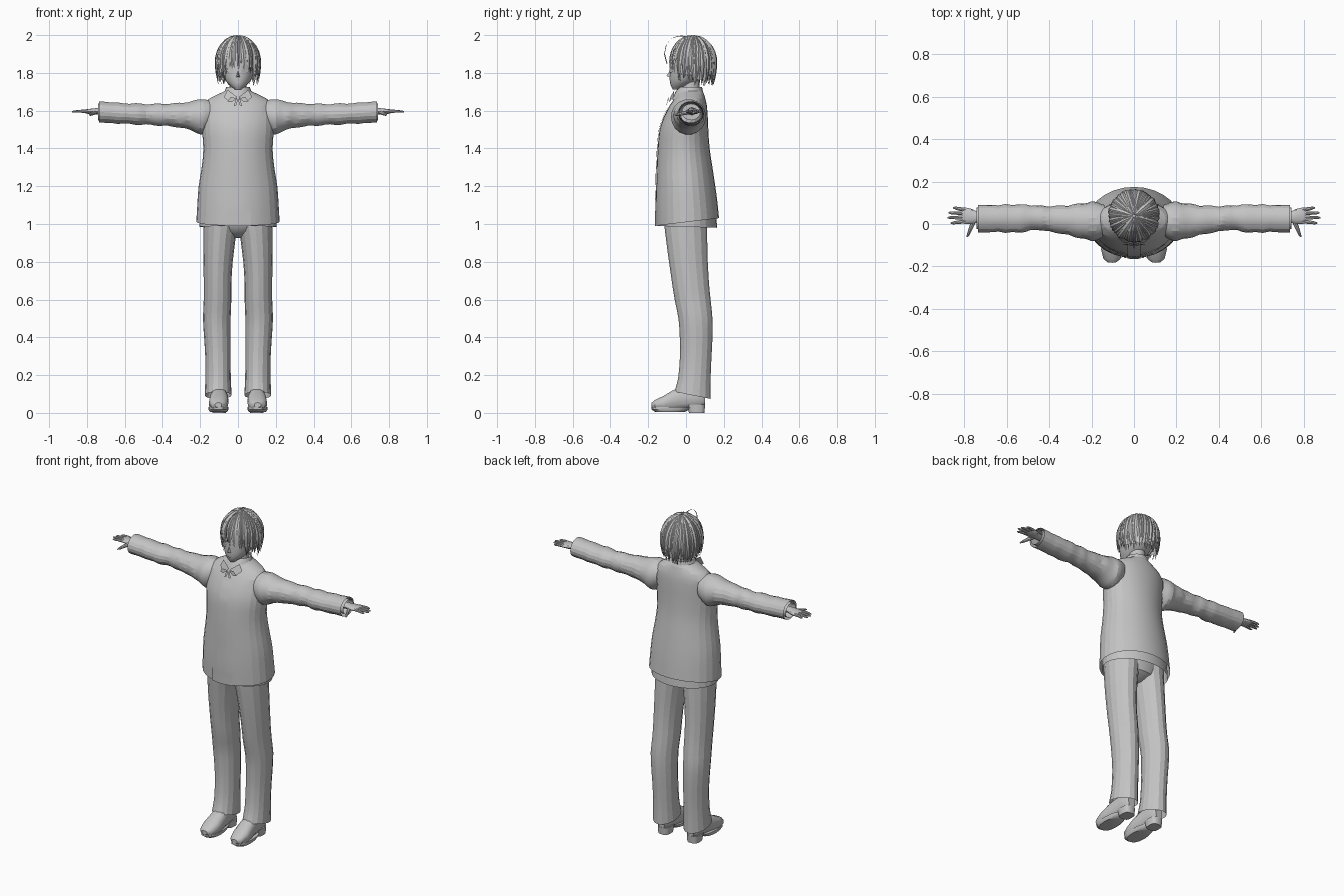
import bpy, bmesh, math, random
from mathutils import Vector

if "Cube" in bpy.data.objects:
    bpy.data.objects.remove(bpy.data.objects["Cube"])

random.seed(4)
GREY = bpy.data.materials.new("plain_grey")
GREY.diffuse_color = (0.55, 0.55, 0.55, 1)
GREY.use_nodes = True
GREY.node_tree.nodes["Principled BSDF"].inputs["Base Color"].default_value = GREY.diffuse_color


def finish(name, bm, mirror=False, smooth=35):
    bmesh.ops.recalc_face_normals(bm, faces=bm.faces)
    me = bpy.data.meshes.new(name)
    bm.to_mesh(me)
    bm.free()
    ob = bpy.data.objects.new(name, me)
    bpy.context.collection.objects.link(ob)
    me.materials.append(GREY)
    if mirror:
        ob.modifiers.new("mirror", "MIRROR")
    if smooth:
        bpy.ops.object.select_all(action='DESELECT')
        ob.select_set(True)
        bpy.context.view_layer.objects.active = ob
        bpy.ops.object.shade_smooth_by_angle(angle=math.radians(smooth))
    return ob


def dense(rows, k):
    """Catmull-Rom refinement of section rows."""
    out = []
    for i in range(len(rows) - 1):
        p = [rows[max(0, min(len(rows) - 1, i + d))] for d in (-1, 0, 1, 2)]
        for s in range(k):
            t = s / k
            row = [b + .5 * t * (c - a + t * (2 * a - 5 * b + 4 * c - d + t * (3 * (b - c) + d - a)))
                   for a, b, c, d in zip(*p)]
            row[0] = p[1][0] + (p[2][0] - p[1][0]) * t
            out.append(row)
    return out + [list(rows[-1])]


def add_rings(bm, rings, caps=(True, True)):
    vs = [[bm.verts.new(p) for p in r] for r in rings]
    n = len(vs[0])
    for a, b in zip(vs, vs[1:]):
        for i in range(n):
            bm.faces.new((a[i], a[(i + 1) % n], b[(i + 1) % n], b[i]))
    if caps[0]:
        bm.faces.new(vs[0])
    if caps[1]:
        bm.faces.new(vs[-1])


def sections(rows, axis, n, power=2.0):
    """Each row is (position, centre a, radius a, centre b, radius b)."""
    rings = []
    for t, ca, ra, cb, rb in rows:
        ring = []
        for i in range(n):
            w = 2 * math.pi * i / n
            c, s = math.cos(w), math.sin(w)
            a = ca + ra * math.copysign(abs(c) ** (2 / power), c)
            b = cb + rb * math.copysign(abs(s) ** (2 / power), s)
            ring.append({'z': (a, b, t), 'x': (t, a, b), 'y': (a, t, b)}[axis])
        rings.append(ring)
    return rings


def loft(name, rows, axis='z', n=20, caps=(True, True), mirror=False, power=2.0, smooth=35):
    bm = bmesh.new()
    add_rings(bm, sections(rows, axis, n, power), caps)
    return finish(name, bm, mirror, smooth)


def span(z, xc, rx, y0, y1):
    return (z, xc, rx, (y0 + y1) / 2, (y1 - y0) / 2)


# Jacket: open at the hem, which rises towards the back
body = [span(1.01, 0, .22, -.16, .175), span(1.1, 0, .215, -.161, .168), span(1.2, 0, .208, -.158, .155),
        span(1.3, 0, .192, -.155, .14), span(1.4, 0, .183, -.15, .125), span(1.5, 0, .19, -.14, .118),
        span(1.57, 0, .19, -.116, .115), span(1.63, 0, .183, -.085, .11), span(1.665, 0, .15, -.062, .102),
        span(1.69, 0, .10, -.052, .095), span(1.705, 0, .07, -.045, .088)]
jacket = loft("jacket", dense(body, 2), n=28, caps=(False, True), smooth=12)
for v in jacket.data.vertices:
    if v.co.z < 1.03:
        v.co.z += .12 * v.co.y

# Shirt tail showing under the jacket
tail = loft("shirt_tail", [span(.985, 0, .205, -.15, .165), span(1.1, 0, .2, -.15, .155)], n=28,
            caps=(False, False), smooth=12)
for v in tail.data.vertices:
    v.co.z -= .03 * v.co.y

# Placket strips that follow the jacket front
bm = bmesh.new()
for half, low, high in ((.03, 1.0, 1.62), (.07, 1.0, 1.08)):
    rows = []
    for z, _, rx, cy, ry in dense(body, 6):
        if low <= z <= high:
            rows.append([bm.verts.new((x, cy - ry * math.sqrt(1 - (x / rx) ** 2) - .004,
                                       z - (.02 if z < 1.02 else 0)))
                         for x in (-half, 0, half)])
    for a, b in zip(rows, rows[1:]):
        for i in (0, 1):
            bm.faces.new((a[i], a[i + 1], b[i + 1], b[i]))
finish("front_placket", bm)

# Sleeves with soft folds
arm = [(.14, .015, .075, 1.58, .075), (.185, .013, .092, 1.567, .094), (.24, .014, .084, 1.572, .08),
       (.31, .018, .07, 1.576, .065), (.40, .024, .06, 1.578, .059), (.46, .03, .057, 1.58, .056),
       (.54, .026, .066, 1.582, .056), (.64, .026, .064, 1.587, .055), (.735, .025, .065, 1.593, .057)]
arm = dense(arm, 3)
for r in arm[4:-2]:
    r[2] += .003 * math.sin(r[0] * 75)
    r[4] += .003 * math.sin(r[0] * 60 + 1)
loft("sleeve", arm, 'x', 18, (False, False), True, smooth=20)
loft("shirt_cuff", [(.68, .027, .05, 1.593, .044), (.742, .027, .05, 1.593, .044)], 'x', 16,
     (True, False), True)

# Hands: palm, four fingers and a thumb
loft("palm", [(.68, .03, .024, 1.597, .02), (.74, .032, .026, 1.597, .017), (.765, .035, .036, 1.596, .016),
              (.80, .04, .039, 1.596, .012), (.812, .04, .034, 1.596, .008)], 'x', 12, mirror=True)
bm = bmesh.new()
for y, tip, yt in ((.012, .865, .005), (.031, .88, .03), (.05, .875, .053), (.068, .855, .076)):
    rows = [(.795, y, .009, 1.597, .009), (.83, y * .5 + yt * .5, .0085, 1.597, .008),
            (tip - .012, yt, .007, 1.595, .006), (tip, yt, .003, 1.594, .003)]
    add_rings(bm, sections(rows, 'x', 8))
rows = [(-.062, .787, .003, 1.577, .003), (-.05, .782, .007, 1.579, .007),
        (-.02, .77, .010, 1.585, .010), (.015, .755, .013, 1.592, .012)]
add_rings(bm, sections(rows, 'y', 8))
finish("fingers", bm, True)

# Trousers
leg = [span(1.1, .09, .09, -.12, .115), span(1.0, .091, .09, -.115, .11), span(.93, .097, .085, -.107, .112),
       span(.8, .105, .077, -.09, .115), span(.68, .108, .073, -.073, .122), span(.6, .108, .073, -.06, .13),
       span(.5, .112, .073, -.04, .14), span(.4, .109, .07, -.033, .14), span(.3, .106, .067, -.032, .135),
       span(.18, .105, .067, -.042, .13), span(.1, .105, .071, -.062, .13)]
leg = dense(leg, 2)
trousers = loft("trouser_leg", leg, n=16, caps=(True, False), mirror=True, smooth=12)
for v in trousers.data.vertices:
    if v.co.z < .12:
        v.co.z -= .2 * v.co.y
loft("trouser_seat", [span(.925, 0, .03, -.03, .05), span(.96, 0, .12, -.09, .10), span(1.0, 0, .17, -.11, .11),
                      span(1.1, 0, .18, -.12, .12)], n=20)

# Shoes with sole and heel
loft("shoe", [(-.182, .104, .018, .042, .012), (-.165, .104, .04, .043, .026), (-.12, .103, .052, .05, .04),
              (-.07, .1, .05, .065, .055), (-.02, .1, .043, .078, .06), (.04, .1, .039, .082, .056),
              (.08, .1, .036, .08, .05), (.10, .1, .024, .08, .04)], 'y', 14, mirror=True, power=2.5)
loft("sole", [span(.006, .103, .046, -.165, -.005), span(.018, .103, .053, -.182, .02),
              span(.03, .103, .053, -.183, .03)], n=16, mirror=True, power=2.4)
loft("heel", [span(0, .1, .036, .015, .098), span(.045, .1, .039, .0, .102)], n=14, mirror=True, power=3)

# Neck, collar and small bow
loft("neck", [span(1.64, 0, .055, -.04, .08), span(1.70, 0, .046, -.028, .07), span(1.79, 0, .046, -.02, .075)], n=16)
loft("collar", [span(1.66, 0, .088, -.074, .096), span(1.70, 0, .072, -.056, .09), span(1.725, 0, .062, -.035, .085)],
     n=20, caps=(False, False))
bm = bmesh.new()
for pts in (((.004, -.082, 1.672), (.055, -.062, 1.71), (.075, -.066, 1.672), (.045, -.09, 1.645)),
            ((.003, -.092, 1.665), (.038, -.096, 1.672), (.055, -.095, 1.65), (.035, -.099, 1.645)),
            ((.0, -.094, 1.66), (.012, -.097, 1.66), (.022, -.103, 1.625), (.008, -.105, 1.63))):
    bm.faces.new([bm.verts.new(p) for p in pts])
finish("collar_flap_and_bow", bm, True, 0)

# Head, nose and ears
loft("head", dense([span(1.712, 0, .016, -.07, -.03), span(1.73, 0, .04, -.08, .01), span(1.76, 0, .068, -.086, .07),
                    span(1.80, 0, .086, -.086, .12), span(1.86, 0, .1, -.082, .14), span(1.92, 0, .095, -.07, .135),
                    span(1.965, 0, .06, -.03, .1), span(1.98, 0, .02, .01, .05)], 2), n=20)
bm = bmesh.new()
nose = [bm.verts.new(p) for p in ((0, -.084, 1.815), (-.011, -.083, 1.777), (.011, -.083, 1.777), (0, -.104, 1.783))]
for f in ((0, 1, 3), (0, 3, 2), (1, 2, 3)):
    bm.faces.new([nose[i] for i in f])
finish("nose", bm, smooth=0)
loft("ear", [span(1.785, .088, .006, .01, .03), span(1.81, .095, .012, .005, .045),
             span(1.835, .095, .01, .01, .045)], n=8, mirror=True)

# Eye, brow and mouth plates
bm = bmesh.new()
for cx, cz, w, h in ((.04, 1.812, .02, .011), (.042, 1.832, .024, .003), (.0, 1.752, .014, .002)):
    vs = []
    for i in range(10):
        a = 2 * math.pi * i / 10
        x, z = cx + w * math.cos(a), cz + h * math.sin(a)
        vs.append(bm.verts.new((x, -.091 + 6.5 * x * x, z)))
    bm.faces.new(vs)
finish("face_plates", bm, True, 0)

# Hair: cap over the skull plus tapered locks flowing from the crown
HC, RX, RY, RZ = Vector((0, .038, 1.852)), .114, .118, .138


def hair_point(az, s, end, scale):
    """s=0 is the crown and s=1 the tip; below the equator locks hang down."""
    s *= 1.57 + (HC.z - end) / .13
    if s < 1.57:
        r, z = math.sin(s), HC.z + RZ * scale * math.cos(s)
    else:
        d = (s - 1.57) * .13
        r, z = 1 - 9 * d * d, HC.z - d
    return Vector((RX * scale * r * math.sin(az), HC.y - RY * scale * r * math.cos(az), z))


bm = bmesh.new()
locks = 46
for layer, scale in enumerate((.97, 1.03)):
    for k in range(locks):
        az = 2 * math.pi * (k + .5 * layer + random.uniform(-.25, .25)) / locks
        front = abs((az + math.pi) % (2 * math.pi) - math.pi)
        end = 1.805 if front < .75 else 1.765 if front < 1.6 else 1.742
        end += random.uniform(-.014, .018)
        sc = scale + random.uniform(-.015, .025)
        sway = random.uniform(-.12, .12)
        rings = []
        for j in range(10):
            s = .03 + .97 * j / 9
            a = az + sway * s * s
            p = hair_point(a, s, end, sc)
            out = (p - HC).normalized()
            side = Vector((math.cos(a), math.sin(a), 0))
            w = .0015 + .0125 * math.sin(math.pi * min(1, s * 1.05) ** .8) ** .7 if j < 9 else .0008
            rings.append([p + side * w, p + out * w * .45, p - side * w, p - out * w * .45])
        add_rings(bm, rings)
finish("hair_locks", bm, smooth=25)

bm = bmesh.new()
rings = []
for j in range(10):
    ring = []
    for i in range(32):
        az = 2 * math.pi * i / 32
        front = abs((az + math.pi) % (2 * math.pi) - math.pi)
        ring.append(hair_point(az, .04 + .96 * j / 9, 1.845 if front < .8 else 1.79 if front < 1.6 else 1.765, .96))
    rings.append(ring)
add_rings(bm, rings, (True, False))
finish("hair_cap", bm)

# Stray curl arching over the forehead
bm = bmesh.new()
curl = dense([(.03, 1.98), (-.02, 1.995), (-.07, 1.985), (-.104, 1.95), (-.114, 1.90), (-.1, 1.85)], 4)
add_rings(bm, [[(x, y + d, z + d) for x, d in ((-.003, 0), (0, .002), (.003, 0), (0, -.002))] for y, z in curl])
finish("stray_curl", bm)
